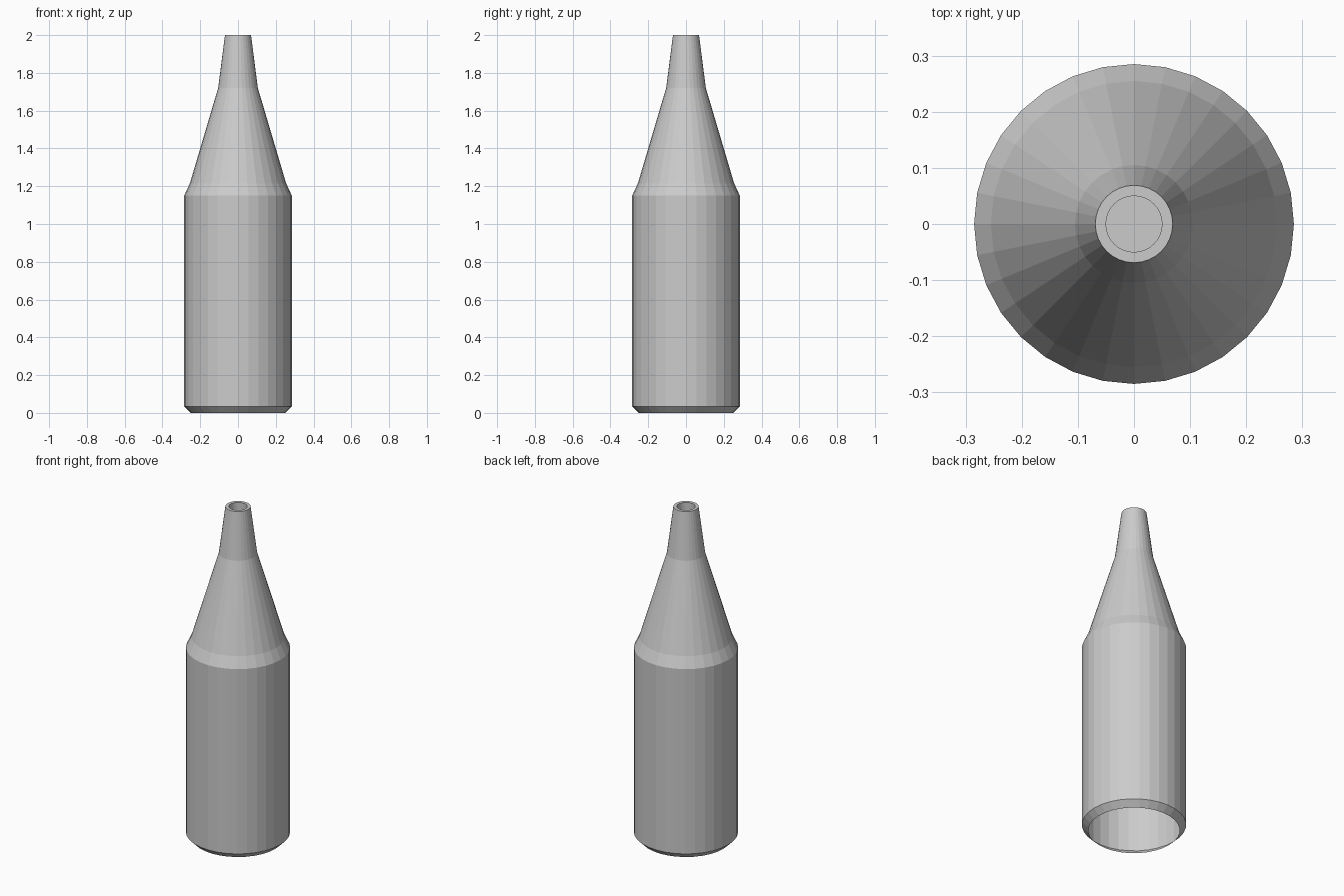
import bpy, bmesh
from math import cos, sin, tau

if "Cube" in bpy.data.objects:
    bpy.data.objects.remove(bpy.data.objects["Cube"])

SIDES = 32

# (radius, height) from the open base, up the outside, over the lip and into the mouth
PROFILE = [(0.25, 0.0), (0.285, 0.035), (0.285, 1.15), (0.255, 1.215),
           (0.105, 1.72), (0.069, 2.0), (0.05, 2.0), (0.05, 1.88)]


def lathe(name, profile, sides):
    bm = bmesh.new()
    rings = [[bm.verts.new((r * cos(tau * i / sides), r * sin(tau * i / sides), z))
              for i in range(sides)] for r, z in profile]
    for low, high in zip(rings, rings[1:]):
        for i in range(sides):
            j = (i + 1) % sides
            bm.faces.new((low[i], low[j], high[j], high[i]))
    # floor of the mouth recess
    bm.faces.new(rings[-1])
    mesh = bpy.data.meshes.new(name)
    bm.to_mesh(mesh)
    bm.free()
    obj = bpy.data.objects.new(name, mesh)
    bpy.context.collection.objects.link(obj)
    return obj


# Flat-shaded bottle shell, open underneath
lathe("bottle", PROFILE, SIDES)
